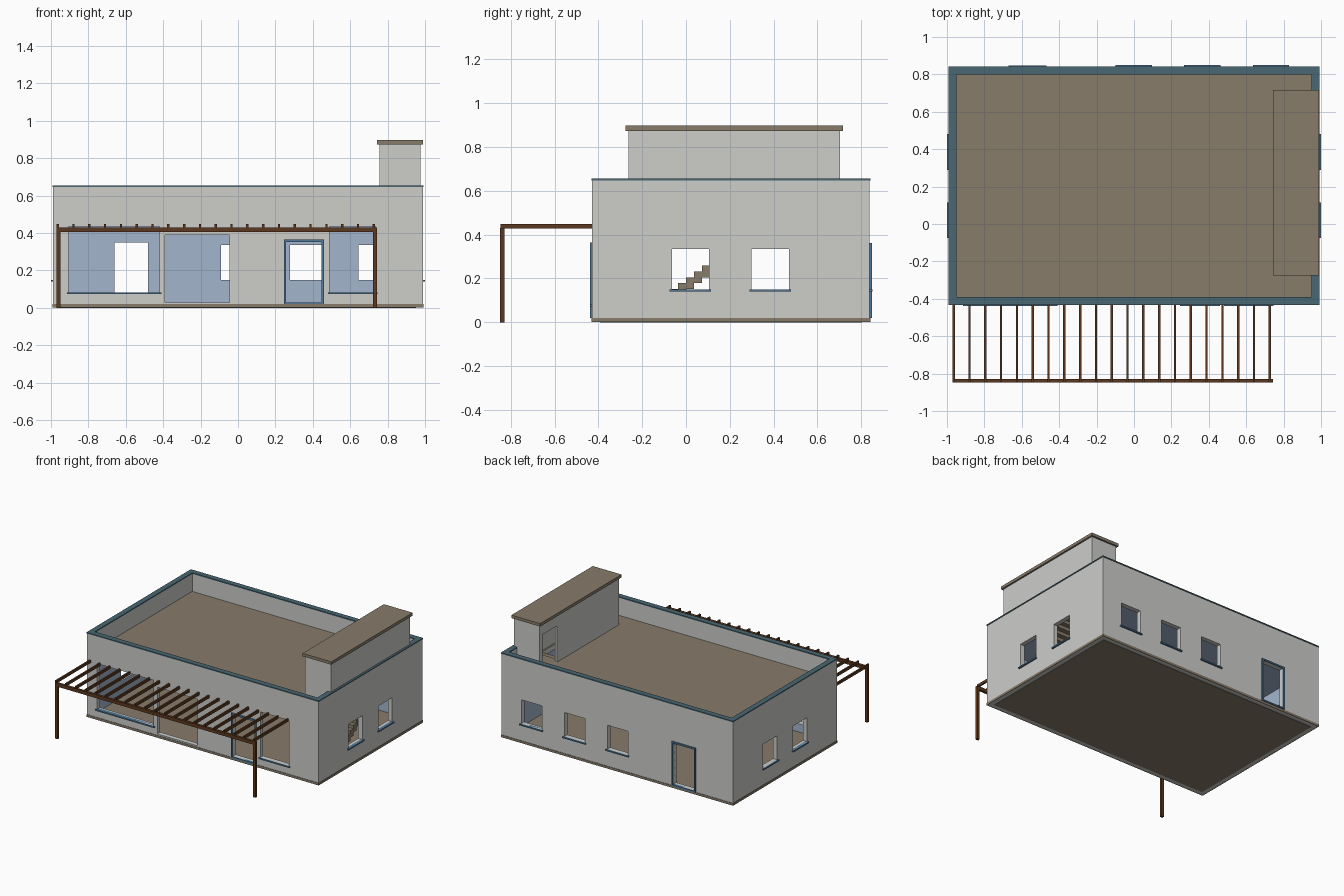
import bpy, bmesh

cube = bpy.data.objects.get("Cube")
if cube:
    bpy.data.objects.remove(cube, do_unlink=True)


def paint(name, r, g, b):
    lin = [((c / 255 + 0.055) / 1.055) ** 2.4 for c in (r, g, b)] + [1]
    m = bpy.data.materials.new(name)
    m.use_nodes = True
    m.diffuse_color = lin
    bsdf = next(n for n in m.node_tree.nodes if n.type == 'BSDF_PRINCIPLED')
    bsdf.inputs["Base Color"].default_value = lin
    bsdf.inputs["Roughness"].default_value = 0.8
    return m


GREY = paint("pale grey plaster", 205, 205, 202)
TAUPE = paint("taupe concrete", 135, 124, 107)
BLUE = paint("pale blue interior", 164, 181, 206)
CAP = paint("teal coping", 74, 103, 114)
TRIM = paint("steel blue trim", 82, 122, 152)
WOOD = paint("brown timber", 92, 57, 31)


def boxes(name, spans, mats, rule=None):
    """One object from boxes given as (x0, x1, y0, y1, z0, z1)."""
    bm = bmesh.new()
    for s in spans:
        vs = bmesh.ops.create_cube(bm, size=1)["verts"]
        for v in vs:
            for a in range(3):
                v.co[a] = s[2 * a] if v.co[a] < 0 else s[2 * a + 1]
    bm.normal_update()
    for f in bm.faces:
        f.material_index = rule(f) if rule else 0
    me = bpy.data.meshes.new(name)
    bm.to_mesh(me)
    bm.free()
    for m in mats:
        me.materials.append(m)
    ob = bpy.data.objects.new(name, me)
    bpy.context.collection.objects.link(ob)
    return ob


def cut(ob, spans, rule=None):
    """Subtract boxes; faces left behind keep the cutter's colour index."""
    tool = boxes("cutter", spans, ob.data.materials, rule)
    tool.hide_render = True
    mod = ob.modifiers.new("cut", 'BOOLEAN')
    mod.operation, mod.solver, mod.object = 'DIFFERENCE', 'EXACT', tool
    bpy.context.view_layer.objects.active = ob
    bpy.ops.object.modifier_apply(modifier=mod.name)
    bpy.data.objects.remove(tool, do_unlink=True)


# Main dimensions
X, Y0, Y1 = 0.988, -0.428, 0.838
T = 0.036
FLOOR, CEIL, ROOF, TOP = 0.02, 0.47, 0.51, 0.646
IX, IY0, IY1 = X - T, Y0 + T, Y1 - T

# Openings as (start, end, bottom, top) along each wall
front_windows = [(-0.905, -0.42, 0.083, 0.435), (0.49, 0.735, 0.083, 0.435)]
sliding_door = (-0.39, -0.045, 0.03, 0.39)
front_door = (0.257, 0.447, 0.03, 0.353)
back_windows = [(a, a + 0.175, 0.15, 0.335) for a in (-0.09, 0.277, 0.645)]
back_door = (-0.66, -0.48, 0.03, 0.35)
side_windows = [(a, a + 0.17, 0.15, 0.335) for a in (-0.065, 0.3)]

# House shell, hollowed into a room below and a parapet above
shell = boxes("house_shell", [(-X, X, Y0, Y1, 0.003, TOP)], [GREY, BLUE, TAUPE])
cut(shell, [(-IX, IX, IY0, IY1, FLOOR, CEIL)], lambda f: 2 if f.normal.z < -0.5 else 1)
cut(shell, [(-IX, IX, IY0, IY1, ROOF, 1)], lambda f: 2 if f.normal.z < -0.5 else 0)
holes = [(a, b, Y0 - 0.1, IY0 + 0.02, c, d) for a, b, c, d in front_windows + [sliding_door, front_door]]
holes += [(a, b, IY1 - 0.02, Y1 + 0.1, c, d) for a, b, c, d in back_windows + [back_door]]
for a, b, c, d in side_windows:
    holes += [(-X - 0.1, -IX + 0.02, a, b, c, d), (IX - 0.02, X + 0.1, a, b, c, d)]
cut(shell, holes)
# Stairwell through the roof
cut(shell, [(0.79, 0.94, -0.12, 0.45, CEIL - 0.02, ROOF + 0.02)])

boxes("underside", [(-IX, IX, IY0, IY1, 0, 0.003)], [TAUPE])


def ring(name, out, inner, z0, z1, mat):
    """Rectangular band round the house, reaching out and inner from the wall face."""
    ox, a, b = X + out, Y0 - out, Y1 + out
    w = out + inner
    return boxes(name, [(-ox, ox, a, a + w, z0, z1), (-ox, ox, b - w, b, z0, z1),
                        (-ox, -ox + w, a + w, b - w, z0, z1),
                        (ox - w, ox, a + w, b - w, z0, z1)], [mat])


ring("plinth", 0.003, 0.001, 0.002, FLOOR, TAUPE)
ring("parapet_coping", 0.004, T + 0.002, TOP, TOP + 0.009, CAP)

# Window sills
sills = [(a - 0.01, b + 0.01, Y0 - 0.01, Y0 + 0.02, c - 0.01, c) for a, b, c, d in front_windows]
sills += [(a - 0.01, b + 0.01, Y1 - 0.02, Y1 + 0.012, c - 0.01, c) for a, b, c, d in back_windows]
for a, b, c, d in side_windows:
    sills += [(s * X - 0.012, s * X + 0.012, a - 0.01, b + 0.01, c - 0.01, c) for s in (-1, 1)]
boxes("window_sills", sills, [TRIM])


def door_frame(name, opening, y0, y1):
    a, b, c, d = opening
    w = 0.012
    boxes(name, [(a - w, a, y0, y1, FLOOR, d + w), (b, b + w, y0, y1, FLOOR, d + w),
                 (a, b, y0, y1, d, d + w), (a, b, y0, y1, FLOOR, c)], [TRIM])


door_frame("front_door_frame", front_door, Y0 - 0.01, Y0 + 0.01)
door_frame("back_door_frame", back_door, Y1 - 0.01, Y1 + 0.01)

# Stair tower on the roof
tower = boxes("stair_tower", [(0.757, 0.976, -0.262, 0.703, ROOF - 0.002, 0.876)], [GREY])
cut(tower, [(0.775, 0.958, -0.244, 0.685, ROOF - 0.1, 0.86)])
cut(tower, [(0.7, 0.8, 0.49, 0.67, ROOF, 0.79)])
boxes("tower_roof", [(0.744, 0.989, -0.275, 0.717, 0.874, 0.897)], [TAUPE])

# Stairs climbing towards the back
run, rise, count = 0.036, 0.0265, 18
steps = []
for i in range(count):
    y, z = -0.216 + i * run, FLOOR + (i + 1) * rise
    steps.append((0.795, 0.935, y, y + run + 0.001, max(FLOOR, z - 2 * rise), z))
boxes("stairs", steps, [TAUPE])

# Pergola
PX0, PX1, PY = -0.97, 0.743, -0.848
boxes("pergola_posts", [(x, x + 0.022, PY, PY + 0.02, 0, 0.406) for x in (PX0, PX1 - 0.022)], [WOOD])
boxes("pergola_beam", [(PX0, PX1, PY, PY + 0.02, 0.405, 0.43)], [WOOD])
n = 21
rafters = []
for i in range(n):
    x = PX0 + 0.006 + i * (1.69 / (n - 1))
    rafters.append((x - 0.006, x + 0.006, PY + 0.001, Y0, 0.427, 0.448))
boxes("pergola_rafters", rafters, [WOOD])
